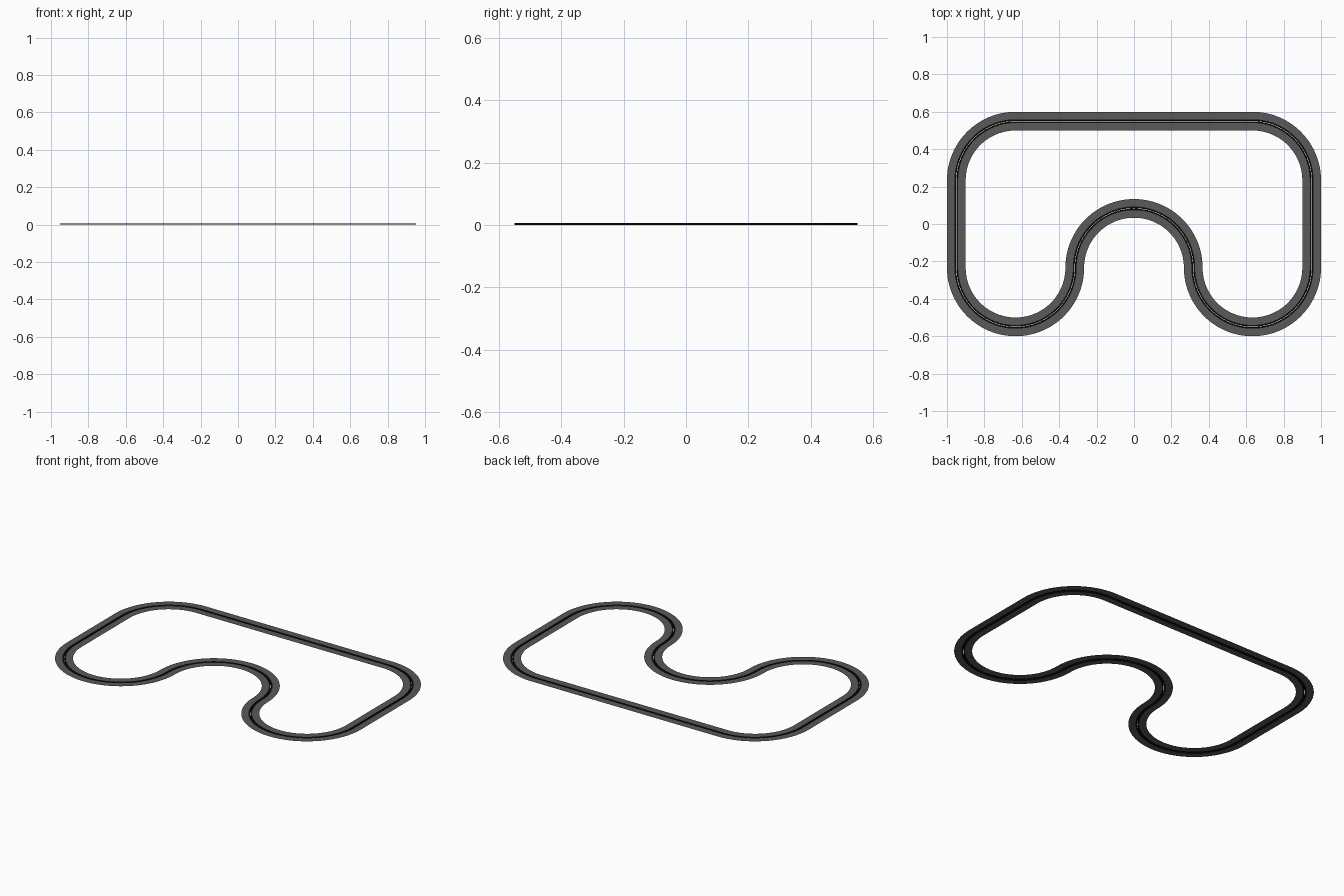
import bpy, math

if "Cube" in bpy.data.objects:
    bpy.data.objects.remove(bpy.data.objects["Cube"])

R = 0.3167           # radius of every bend
CX, CY = 0.6333, 0.2333
TOP = 0.006          # height of the running surface
SEG = 24             # segments per quarter turn


def arc(cx, cy, start, end):
    n = round(abs(end - start) / 90 * SEG)
    out = []
    for i in range(n + 1):
        a = math.radians(start + (end - start) * i / n)
        out.append((cx + R * math.cos(a), cy + R * math.sin(a), math.cos(a), math.sin(a),
                    1 if end > start else -1))
    return out


# Centre line, counter-clockwise: each entry is x, y and the outward normal
path = []
for piece in (arc(CX, CY, 0, 90), arc(-CX, CY, 90, 180), arc(-CX, -CY, 180, 360),
              arc(0, -CY, 180, 0), arc(CX, -CY, 180, 360)):
    for x, y, nx, ny, s in piece:
        if not path or math.hypot(x - path[-1][0], y - path[-1][1]) > 0.002:
            path.append((x, y, nx * s, ny * s))


def material(name, c):
    m = bpy.data.materials.new(name)
    m.diffuse_color = (c, c, c, 1)
    m.use_nodes = True
    m.node_tree.nodes["Principled BSDF"].inputs["Base Color"].default_value = m.diffuse_color
    return m


def sweep(name, profile, mat):
    """Sweep an open (offset, z) profile around the closed centre line."""
    k, n = len(profile), len(path)
    verts = [(x + nx * o, y + ny * o, z) for x, y, nx, ny in path for o, z in profile]
    faces = []
    for i in range(n):
        j = (i + 1) % n
        for p in range(k - 1):
            faces.append((i * k + p, i * k + p + 1, j * k + p + 1, j * k + p))
    me = bpy.data.meshes.new(name)
    me.from_pydata(verts, [], faces)
    me.materials.append(mat)
    ob = bpy.data.objects.new(name, me)
    bpy.context.collection.objects.link(ob)


asphalt = material("asphalt", 0.1)
black = material("black_rail", 0.004)

# Road surface on each side of the guide line
sweep("inner_lane", [(-0.05, TOP), (-0.01, TOP)], asphalt)
sweep("outer_lane", [(0.01, TOP), (0.05, TOP)], asphalt)

# Dark strips flanking the narrow slot, with lips folded down to the ground
sweep("inner_rail", [(-0.01, TOP), (-0.001, TOP), (-0.001, 0)], black)
sweep("outer_rail", [(0.001, 0), (0.001, TOP), (0.01, TOP)], black)
